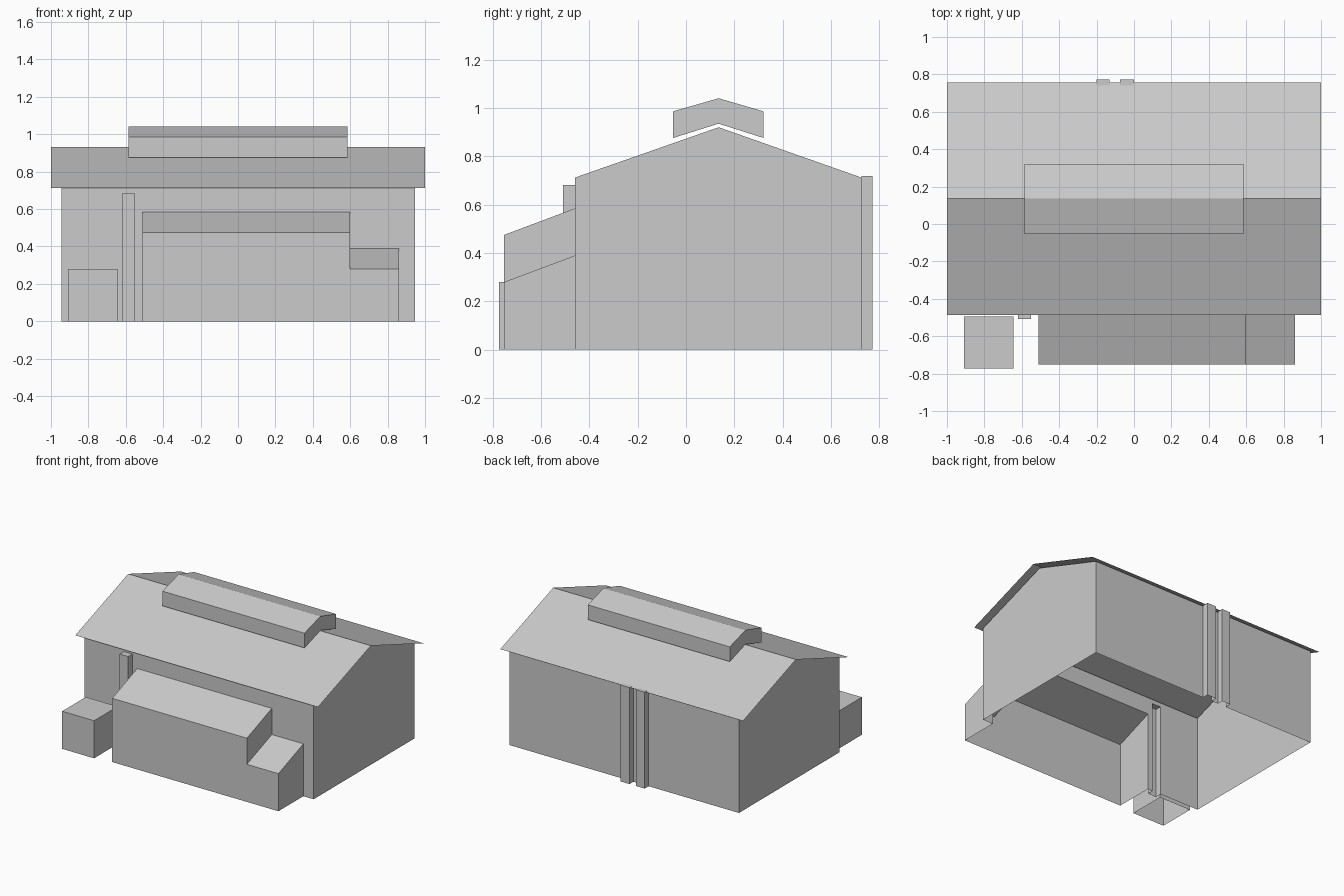
import bpy, bmesh
from mathutils import Vector

cube = bpy.data.objects.get("Cube")
if cube:
    bpy.data.objects.remove(cube)

GREY = (0.6, 0.6, 0.6, 1.0)
grey = bpy.data.materials.new("plain_grey")
grey.use_nodes = True
grey.diffuse_color = GREY
grey.node_tree.nodes["Principled BSDF"].inputs["Base Color"].default_value = GREY

# Main dimensions
HALF_X, FRONT, BACK = 0.945, -0.459, 0.726
EAVE, RIDGE_Y, RIDGE_Z = 0.712, 0.135, 0.92


def shell(name, faces):
    """Open shell of flat panels, every panel facing away from the middle."""
    bm = bmesh.new()
    for points in faces:
        bm.faces.new([bm.verts.new(p) for p in points])
    bmesh.ops.remove_doubles(bm, verts=bm.verts[:], dist=0.0005)
    cos = [v.co for v in bm.verts]
    middle = Vector([(min(c[i] for c in cos) + max(c[i] for c in cos)) / 2 for i in range(3)])
    bm.normal_update()
    for f in bm.faces:
        if f.normal.dot(f.calc_center_median() - middle) < 0:
            f.normal_flip()
    mesh = bpy.data.meshes.new(name)
    bm.to_mesh(mesh)
    bm.free()
    mesh.materials.append(grey)
    obj = bpy.data.objects.new(name, mesh)
    bpy.context.collection.objects.link(obj)
    return obj


def panel(x0, x1, a, b):
    """Quad spanning x0..x1 between two (y, z) points."""
    return [(x0, *a), (x1, *a), (x1, *b), (x0, *b)]


def end(x, profile):
    """Flat end face from a (y, z) profile."""
    return [(x, y, z) for y, z in profile]


def lean_to(name, x0, x1, outer, wall, z_outer, z_wall, ends):
    """Extension open to the building, with a sloped or flat top."""
    faces = [panel(x0, x1, (outer, 0), (outer, z_outer)),
             panel(x0, x1, (outer, z_outer), (wall, z_wall))]
    for x, low_outer, low_wall in ends:
        faces.append(end(x, [(outer, low_outer), (wall, low_wall),
                             (wall, z_wall), (outer, z_outer)]))
    return shell(name, faces)


# Walls, left open where extensions join
front_strips = [(-HALF_X, -0.62, 0), (-0.62, -0.55, 0.68), (-0.55, -0.51, 0),
                (-0.51, 0.6, 0.585), (0.6, 0.86, 0.39), (0.86, HALF_X, 0)]
back_strips = [(-HALF_X, -0.2, 0), (-0.13, -0.075, 0), (0, HALF_X, 0)]
walls = [panel(a, b, (FRONT, low), (FRONT, EAVE)) for a, b, low in front_strips]
walls += [panel(a, b, (BACK, low), (BACK, EAVE)) for a, b, low in back_strips]
gable = [(FRONT, 0), (BACK, 0), (BACK, EAVE), (RIDGE_Y, RIDGE_Z), (FRONT, EAVE)]
walls += [end(x, gable) for x in (-HALF_X, HALF_X)]
shell("main_walls", walls)

# Overhanging sheet roof
shell("main_roof", [panel(-1, 1, (y, 0.712), (RIDGE_Y, 0.932)) for y in (-0.487, 0.757)])

# Raised ridge vent
vent_ys = (-0.053, 0.32)
vent = [end(x, [(vent_ys[0], 0.876), (RIDGE_Y, 0.935), (vent_ys[1], 0.876),
                (vent_ys[1], 0.986), (RIDGE_Y, 1.04), (vent_ys[0], 0.986)])
        for x in (-0.585, 0.585)]
for y in vent_ys:
    vent.append(panel(-0.585, 0.585, (y, 0.876), (y, 0.986)))
    vent.append(panel(-0.585, 0.585, (y, 0.986), (RIDGE_Y, 1.04)))
shell("ridge_vent", vent)

# Front extensions
lean_to("tall_front_extension", -0.51, 0.6, -0.752, FRONT, 0.475, 0.585,
        [(-0.51, 0, 0), (0.6, 0.28, 0.39)])
lean_to("low_front_extension", 0.6, 0.86, -0.752, FRONT, 0.28, 0.39, [(0.86, 0, 0)])

# Wall ducts
lean_to("front_duct", -0.62, -0.55, -0.508, FRONT, 0.682, 0.682,
        [(-0.62, 0, 0), (-0.55, 0, 0)])
for name, x0, x1 in (("back_duct_right", -0.2, -0.13), ("back_duct_left", -0.075, 0)):
    lean_to(name, x0, x1, 0.772, BACK, 0.718, 0.718, [(x0, 0, 0), (x1, 0, 0)])

# Free-standing box by the front wall
x0, x1, y0, y1, top = -0.908, -0.645, -0.773, -0.495, 0.28
shell("utility_box", [panel(x0, x1, (y0, 0), (y0, top)), panel(x0, x1, (y1, 0), (y1, top)),
                      panel(x0, x1, (y0, top), (y1, top))]
      + [end(x, [(y0, 0), (y1, 0), (y1, top), (y0, top)]) for x in (x0, x1)])
